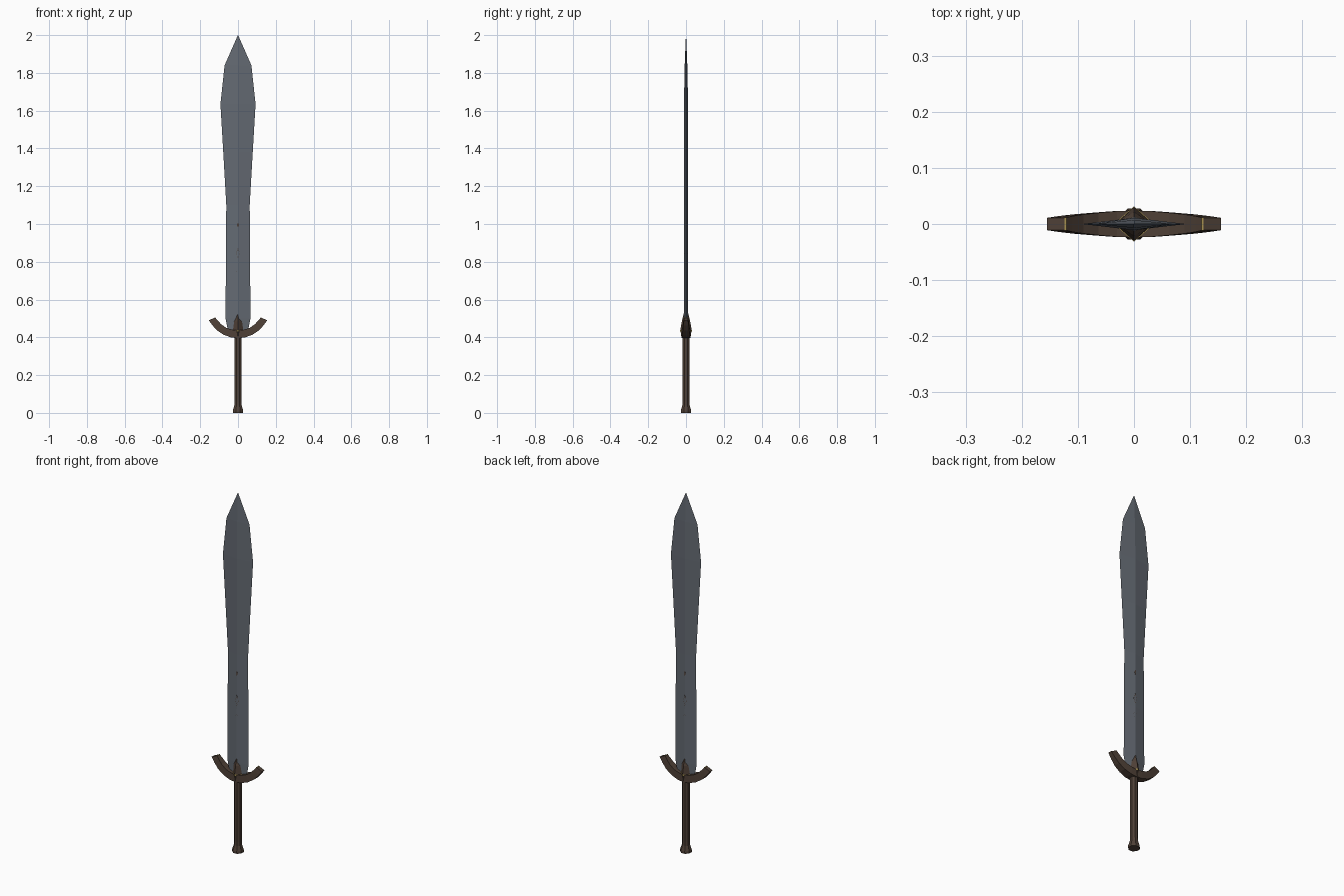
import bpy, bmesh, math

if "Cube" in bpy.data.objects:
    bpy.data.objects.remove(bpy.data.objects["Cube"])


def material(name, rgb):
    m = bpy.data.materials.new(name)
    m.diffuse_color = (*rgb, 1)
    m.use_nodes = True
    m.node_tree.nodes["Principled BSDF"].inputs["Base Color"].default_value = m.diffuse_color
    return m


STEEL = material("blue_grey_steel", (0.127, 0.144, 0.170))
BROWN = material("dark_brown", (0.078, 0.052, 0.038))
GOLD = material("dull_gold", (0.38, 0.28, 0.08))


def loft(name, rings, mat):
    """Skin a list of equal-length point rings and cap both ends."""
    bm = bmesh.new()
    vs = [[bm.verts.new(p) for p in ring] for ring in rings]
    n = len(rings[0])
    for a, b in zip(vs, vs[1:]):
        for i in range(n):
            j = (i + 1) % n
            bm.faces.new((a[i], a[j], b[j], b[i]))
    bm.faces.new(vs[0])
    bm.faces.new(vs[-1])
    bmesh.ops.remove_doubles(bm, verts=bm.verts, dist=1e-5)
    bmesh.ops.recalc_face_normals(bm, faces=bm.faces)
    me = bpy.data.meshes.new(name)
    bm.to_mesh(me)
    bm.free()
    me.materials.append(mat)
    ob = bpy.data.objects.new(name, me)
    bpy.context.collection.objects.link(ob)
    return ob


def diamond(z, hx, hy):
    return [(hx, 0, z), (0, hy, z), (-hx, 0, z), (0, -hy, z)]


def polygon(z, r, n=8):
    return [(r * math.cos(math.tau * (i + 0.5) / n),
             r * math.sin(math.tau * (i + 0.5) / n), z) for i in range(n)]


# Leaf-shaped blade with a diamond section
loft("blade", [diamond(*s) for s in (
    (0.43, 0.052, 0.011), (0.50, 0.066, 0.012), (0.80, 0.064, 0.011),
    (1.10, 0.062, 0.010), (1.38, 0.078, 0.011), (1.635, 0.093, 0.011),
    (1.84, 0.071, 0.007), (2.0, 0.0005, 0.0005))], STEEL)

# Grip flaring into the pommel
loft("grip", [polygon(z, r) for z, r in (
    (0.0, 0.030), (0.012, 0.030), (0.04, 0.021), (0.06, 0.020), (0.41, 0.020))], BROWN)

# Upswept crescent guard: lower point, upper point, half thickness
half = [((0.0, 0.396), (0.0, 0.437), 0.024),
        ((0.035, 0.399), (0.030, 0.440), 0.023),
        ((0.075, 0.413), (0.063, 0.451), 0.020),
        ((0.110, 0.436), (0.090, 0.470), 0.017),
        ((0.135, 0.463), (0.110, 0.492), 0.014),
        ((0.155, 0.490), (0.121, 0.505), 0.011)]
stations = [((-a[0], a[1]), (-b[0], b[1]), t) for a, b, t in half[:0:-1]] + half
loft("crossguard", [[(a[0], -t, a[1]), (a[0], t, a[1]), (b[0], t, b[1]), (b[0], -t, b[1])]
                    for a, b, t in stations], BROWN)

# Pointed centre block overlapping the blade root
loft("guard_centre", [diamond(*s) for s in (
    (0.40, 0.026, 0.024), (0.44, 0.034, 0.030),
    (0.485, 0.031, 0.022), (0.522, 0.004, 0.013))], BROWN)

# Gold trim: band on the centre block and edges on the guard tips
loft("gold_band", [diamond(0.432, 0.036, 0.0305), diamond(0.440, 0.036, 0.0315)], GOLD)
for side, s in (("left", -1), ("right", 1)):
    loft("gold_tip_" + side, [[(s * 0.120, y, 0.502), (s * 0.124, y, 0.502),
                              (s * 0.124, y, 0.5055), (s * 0.120, y, 0.5055)]
                             for y in (-0.0115, 0.0115)], GOLD)

# Small brown inlays along the blade ridge, front and back
for k, (z, h, w) in enumerate(((0.755, 0.018, 0.012), (0.845, 0.030, 0.010),
                               (0.995, 0.014, 0.006))):
    for side, s in (("front", -1), ("back", 1)):
        y, e = 0.0112, 0.0112 - 0.0112 * w / 0.063
        outline = [(-w, s * e, z), (0, s * y, z - h), (w, s * e, z), (0, s * y, z + h)]
        loft(f"inlay_{side}_{k + 1}", [outline, [(x, yy - s * 0.002, zz)
                                               for x, yy, zz in outline]], BROWN)
